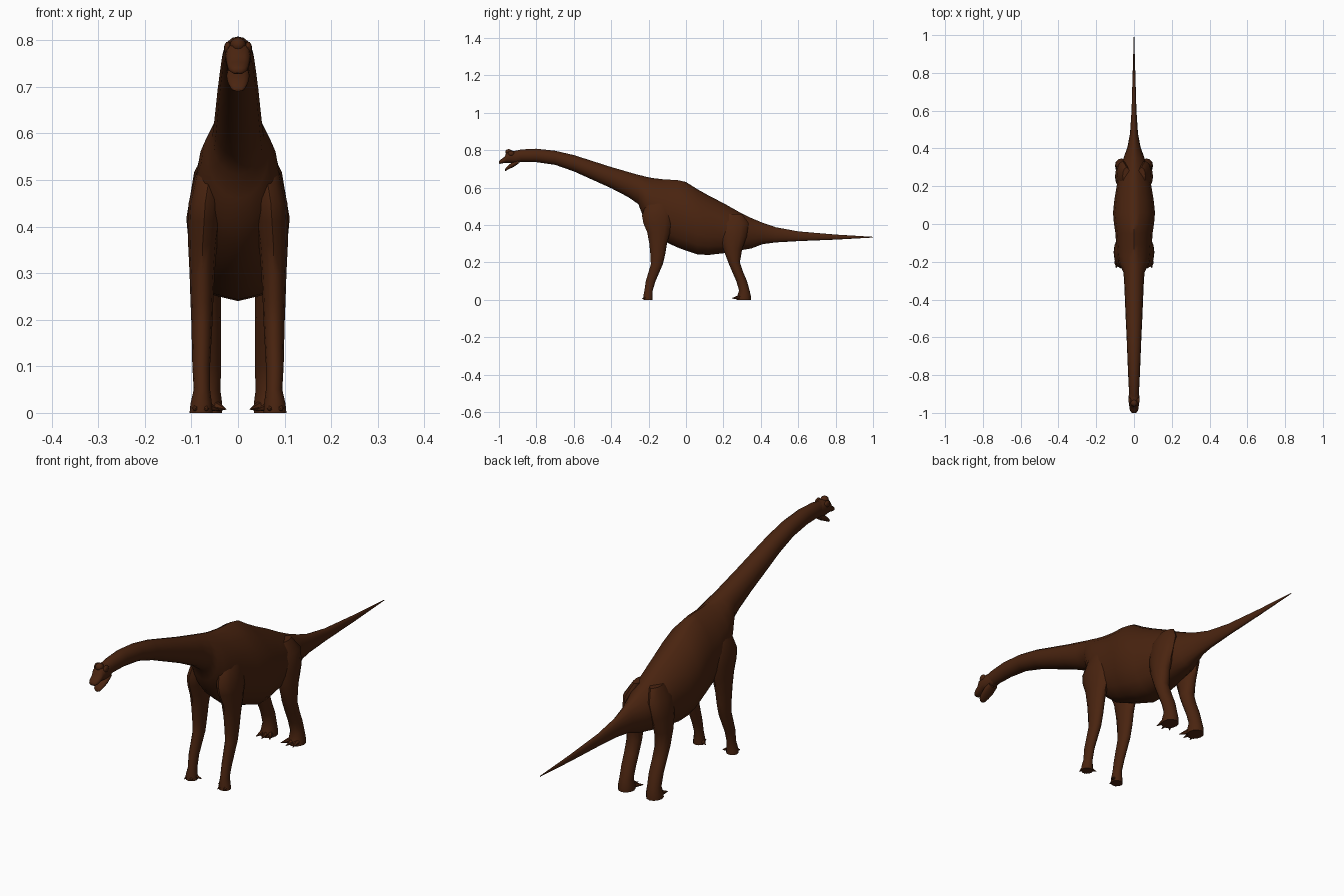
import bpy, bmesh
from math import sin, cos, pi
from mathutils import Vector

cube = bpy.data.objects.get("Cube")
if cube:
    bpy.data.objects.remove(cube, do_unlink=True)

# One flat hide colour for the whole animal
COLOUR = (0.068, 0.0175, 0.005, 1)
hide = bpy.data.materials.new("dark_brown_hide")
hide.use_nodes = True
hide.diffuse_color = COLOUR
bsdf = hide.node_tree.nodes["Principled BSDF"]
bsdf.inputs["Base Color"].default_value = COLOUR
bsdf.inputs["Roughness"].default_value = 0.8


def finish(bm, name, mirror=False, angle=50):
    bmesh.ops.recalc_face_normals(bm, faces=bm.faces)
    mesh = bpy.data.meshes.new(name)
    bm.to_mesh(mesh)
    bm.free()
    mesh.materials.append(hide)
    obj = bpy.data.objects.new(name, mesh)
    bpy.context.collection.objects.link(obj)
    if mirror:
        obj.modifiers.new("mirror", "MIRROR").use_clip = False
    bpy.ops.object.select_all(action="DESELECT")
    obj.select_set(True)
    bpy.context.view_layer.objects.active = obj
    bpy.ops.object.shade_smooth_by_angle(angle=angle * pi / 180)
    return obj


def loft(name, rings, mirror=False):
    """Skin a list of closed rings of points and cap both ends."""
    bm = bmesh.new()
    loops = [[bm.verts.new(p) for p in ring] for ring in rings]
    n = len(loops[0])
    for a, b in zip(loops, loops[1:]):
        for i in range(n):
            j = (i + 1) % n
            bm.faces.new((a[i], a[j], b[j], b[i]))
    bm.faces.new(loops[0])
    bm.faces.new(loops[-1])
    return finish(bm, name, mirror)


def upright_ring(y, bottom, top, half, ridge=1.0, belly=1.0, sides=16):
    """Section across the body; a larger ridge narrows the back."""
    mid, tall = (bottom + top) / 2, (top - bottom) / 2
    points = []
    for i in range(sides):
        a = 2 * pi * i / sides
        c, s = cos(a), sin(a)
        power = ridge if s > 0 else belly
        width = half * abs(c) ** power * (1 if c > 0 else -1)
        points.append((width, y, mid + tall * s))
    return points


def level_ring(z, x0, x1, y0, y1, sides=12):
    """Section across a leg."""
    return [((x0 + x1) / 2 + (x1 - x0) / 2 * cos(2 * pi * i / sides),
             (y0 + y1) / 2 + (y1 - y0) / 2 * sin(2 * pi * i / sides), z)
            for i in range(sides)]


def ellipsoid(name, centre, size, mirror=False):
    bm = bmesh.new()
    bmesh.ops.create_uvsphere(bm, u_segments=12, v_segments=8, radius=1)
    for v in bm.verts:
        v.co = Vector(centre) + Vector(s * c for s, c in zip(size, v.co))
    return finish(bm, name, mirror)


def claws(name, pairs, radius):
    """Pointed claws from root to tip, mirrored to both feet."""
    bm = bmesh.new()
    for root, tip in pairs:
        root, tip = Vector(root), Vector(tip)
        way = tip - root
        new = bmesh.ops.create_cone(bm, cap_ends=True, segments=6, radius1=radius,
                                    radius2=radius * 0.1, depth=way.length)["verts"]
        turn = Vector((0, 0, 1)).rotation_difference(way)
        for v in new:
            v.co = turn @ v.co + (root + tip) / 2
    return finish(bm, name, True)


# Tail, trunk and neck: y, bottom, top, half width, ridge, belly
body = [
    (1.0, .333, .337, .001, 1, 1), (.8, .322, .349, .007, 1, 1),
    (.6, .314, .366, .013, 1, 1), (.48, .307, .388, .021, 1, 1),
    (.41, .298, .412, .034, 1.2, 1), (.35, .275, .437, .055, 1.3, 1),
    (.28, .263, .472, .08, 1.4, .9), (.2, .249, .517, .092, 1.4, .8),
    (.12, .24, .558, .105, 1.4, .75), (.06, .243, .592, .111, 1.4, .75),
    (0, .263, .63, .106, 1.5, .8), (-.05, .282, .641, .098, 1.5, .8),
    (-.11, .31, .643, .095, 1.5, .9), (-.17, .36, .65, .09, 1.4, 1),
    (-.21, .405, .657, .08, 1.2, 1), (-.235, .46, .664, .067, 1.1, 1),
    (-.255, .512, .668, .056, 1, 1), (-.31, .55, .684, .052, 1, 1),
    (-.4, .597, .71, .048, 1, 1), (-.5, .642, .742, .044, 1, 1),
    (-.6, .687, .774, .039, 1, 1), (-.7, .722, .797, .035, 1, 1),
    (-.8, .736, .808, .031, 1, 1), (-.88, .737, .804, .027, 1, 1),
    (-.92, .738, .795, .024, 1, 1),
]
loft("body", [upright_ring(*r) for r in body])

# Head with an open mouth
skull = [
    (-.88, .738, .8, .024), (-.91, .73, .796, .028), (-.94, .732, .798, .028),
    (-.96, .733, .79, .026), (-.968, .732, .767, .024),
    (-.985, .729, .754, .022), (-.996, .727, .745, .016), (-1.0, .73, .74, .008),
]
loft("skull", [upright_ring(*r, .8, .7, 12) for r in skull])
jaw = [(-.895, .728, .75, .022), (-.925, .709, .738, .025),
       (-.948, .699, .721, .022), (-.962, .69, .708, .016), (-.967, .69, .697, .008)]
loft("lower_jaw", [upright_ring(*r, .8, .8, 12) for r in jaw])
ellipsoid("nose_crest", (0, -.948, .79), (.017, .018, .016))
ellipsoid("brow", (.022, -.935, .783), (.008, .017, .014), True)

# Legs: z, inner x, outer x, front y, back y
front_leg = [
    (.57, .02, .055, -.18, -.11), (.51, .03, .092, -.215, -.08),
    (.45, .035, .106, -.235, -.07), (.41, .038, .108, -.228, -.072),
    (.36, .045, .107, -.207, -.085), (.3, .05, .104, -.196, -.102),
    (.24, .053, .102, -.19, -.112), (.19, .055, .1, -.188, -.124),
    (.1, .06, .098, -.215, -.163), (.05, .06, .095, -.222, -.178),
    (.02, .056, .102, -.228, -.179), (0, .055, .104, -.228, -.18),
]
loft("front_leg", [level_ring(*r) for r in front_leg], True)
hind_leg = [
    (.46, .02, .06, .21, .3), (.41, .028, .09, .185, .335),
    (.34, .034, .1, .185, .325), (.27, .037, .101, .2, .3),
    (.2, .036, .098, .226, .288), (.15, .036, .096, .247, .305),
    (.1, .036, .095, .269, .326), (.05, .038, .095, .284, .34),
    (.02, .034, .1, .274, .347), (0, .034, .101, .27, .347),
]
loft("hind_leg", [level_ring(*r) for r in hind_leg], True)

# Toes and claws
claws("front_claws", [((.063, -.2, .013), (.04, -.192, .006)),
                      ((.07, -.215, .012), (.066, -.234, .005)),
                      ((.09, -.215, .012), (.095, -.234, .005))], .01)
claws("hind_claws", [((.048, .29, .014), (.026, .255, .008)),
                     ((.063, .285, .014), (.058, .245, .008)),
                     ((.082, .287, .014), (.088, .25, .008))], .012)
